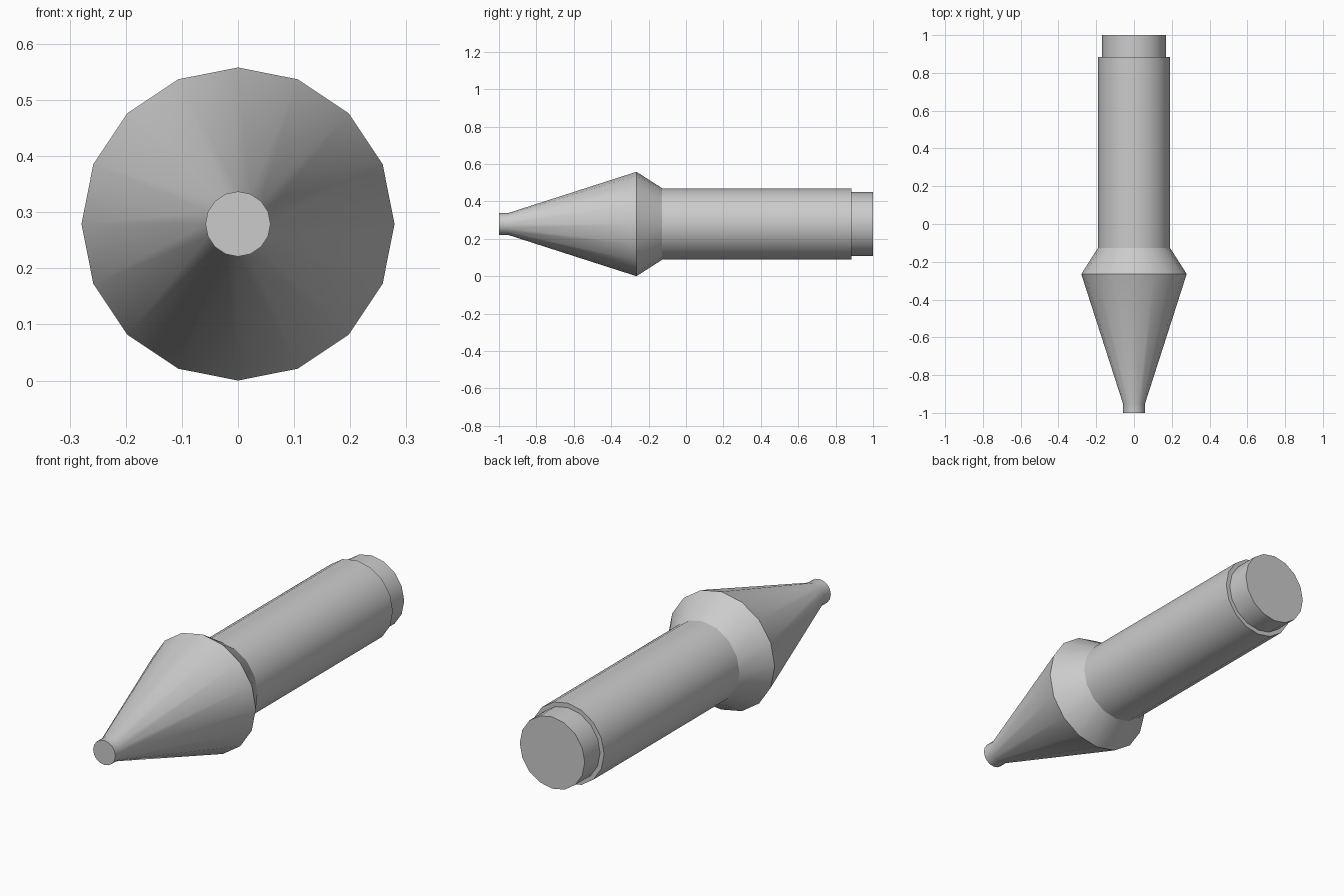
import bpy, bmesh, math

if "Cube" in bpy.data.objects:
    bpy.data.objects.remove(bpy.data.objects["Cube"])

SIDES = 16
CENTRE_Z = 0.279


def lathe(name, profile):
    """Revolve (y, radius) points around the long axis and cap both ends."""
    bm = bmesh.new()
    rings = []
    for y, r in profile:
        rings.append([bm.verts.new((r * math.cos(2 * math.pi * i / SIDES), y,
                                    CENTRE_Z + r * math.sin(2 * math.pi * i / SIDES)))
                      for i in range(SIDES)])
    for a, b in zip(rings, rings[1:]):
        for i in range(SIDES):
            j = (i + 1) % SIDES
            bm.faces.new((a[i], a[j], b[j], b[i]))
    bm.faces.new(rings[0])
    bm.faces.new(rings[-1])
    bmesh.ops.recalc_face_normals(bm, faces=bm.faces)
    mesh = bpy.data.meshes.new(name)
    bm.to_mesh(mesh)
    bm.free()
    obj = bpy.data.objects.new(name, mesh)
    bpy.context.collection.objects.link(obj)
    bpy.ops.object.select_all(action='DESELECT')
    obj.select_set(True)
    bpy.context.view_layer.objects.active = obj
    bpy.ops.object.shade_smooth_by_angle(angle=math.radians(30))
    return obj


# One continuous turned body: tip, nose cone, rear taper, shaft, stepped end
lathe("pointed_shaft", [
    (-1.0, 0.058), (-0.952, 0.058),
    (-0.265, 0.279), (-0.127, 0.191),
    (0.885, 0.191), (0.885, 0.17), (1.0, 0.17),
])
